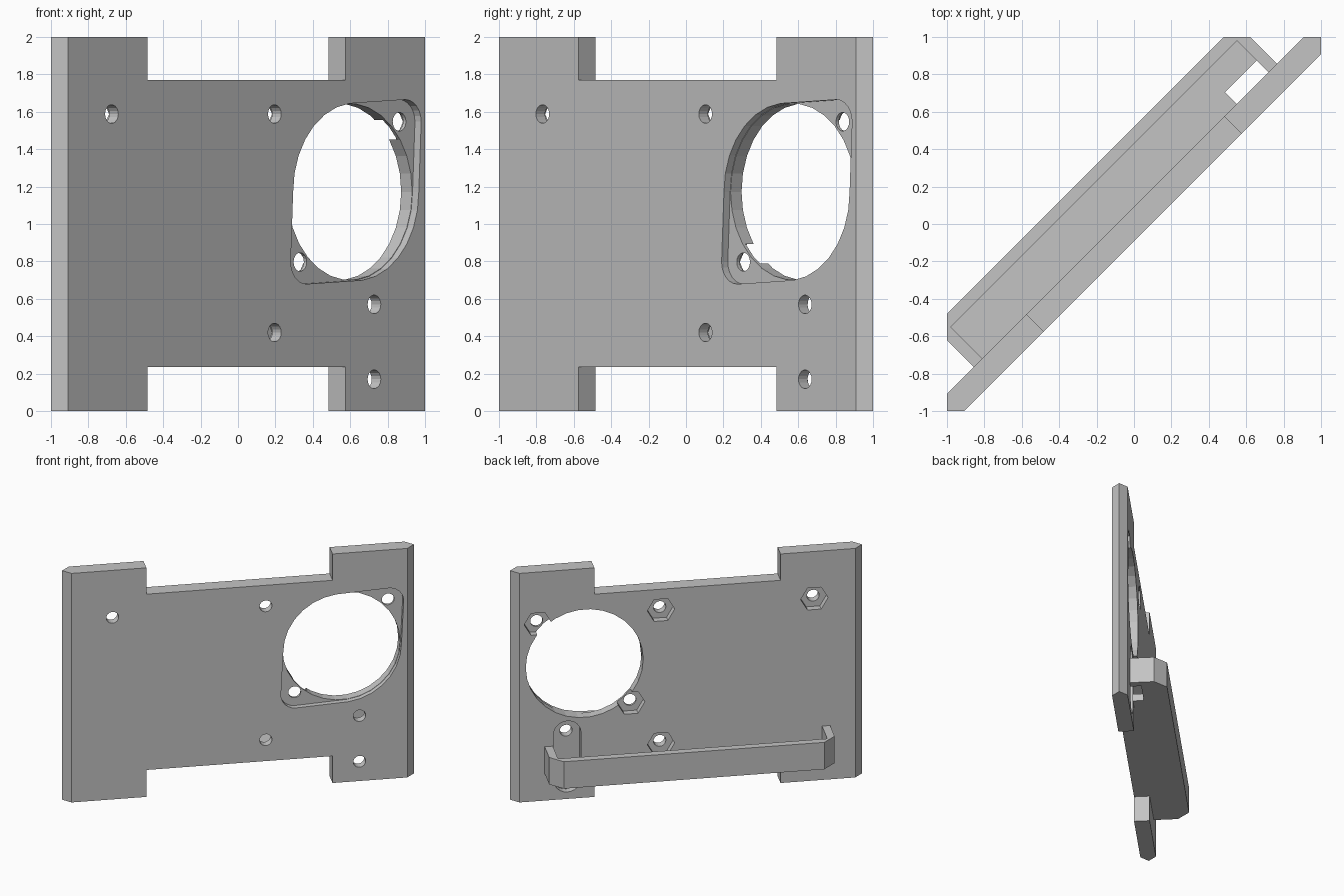
import bpy, bmesh, math
from mathutils import Matrix

cube = bpy.data.objects.get("Cube")
if cube:
    bpy.data.objects.remove(cube, do_unlink=True)

grey = bpy.data.materials.new("plain grey")
grey.use_nodes = True
colour = (0.55, 0.55, 0.55, 1)
grey.diffuse_color = colour
grey.node_tree.nodes["Principled BSDF"].inputs["Base Color"].default_value = colour

TURN = Matrix.Rotation(math.radians(45), 4, 'Z')   # whole model stands diagonally
T = 0.065                                          # half thickness of the plate
OVER = 0.1                                         # cutter overshoot


def finish(name, bm):
    bmesh.ops.recalc_face_normals(bm, faces=bm.faces)
    bm.transform(TURN)
    mesh = bpy.data.meshes.new(name)
    bm.to_mesh(mesh)
    bm.free()
    mesh.materials.append(grey)
    ob = bpy.data.objects.new(name, mesh)
    bpy.context.scene.collection.objects.link(ob)
    return ob


def prism(name, points, shift):
    """Extrude a flat outline of 3D points along a vector."""
    bm = bmesh.new()
    face = bm.faces.new([bm.verts.new(p) for p in points])
    out = bmesh.ops.extrude_face_region(bm, geom=[face])
    moved = [g for g in out["geom"] if isinstance(g, bmesh.types.BMVert)]
    bmesh.ops.translate(bm, verts=moved, vec=shift)
    return finish(name, bm)


def upright(name, plan, z0, z1):
    return prism(name, [(u, v, z0) for u, v in plan], (0, 0, z1 - z0))


def ring(u, z, r, n, v):
    return [(u + r * math.cos(math.tau * i / n), v, z + r * math.sin(math.tau * i / n))
            for i in range(n)]


def bore(name, u, z, r, n, v0=-T - OVER, v1=T + OVER):
    return prism(name, ring(u, z, r, n, v0), (0, v1 - v0, 0))


def hull(name, circles, v0, v1):
    """Solid wrapped round several discs (u, z, radius, sides)."""
    bm = bmesh.new()
    for c in circles:
        for v in (v0, v1):
            for p in ring(*c, v):
                bm.verts.new(p)
    bmesh.ops.convex_hull(bm, input=bm.verts)
    loose = [v for v in bm.verts if not v.link_faces]
    bmesh.ops.delete(bm, geom=loose, context='VERTS')
    bmesh.ops.dissolve_limit(bm, angle_limit=0.01, verts=bm.verts, edges=bm.edges)
    return finish(name, bm)


def cut(target, cutters):
    for c in cutters:
        c.hide_render = True
        mod = target.modifiers.new(c.name, 'BOOLEAN')
        mod.operation, mod.solver, mod.object = 'DIFFERENCE', 'EXACT', c
    bpy.context.view_layer.update()
    done = target.evaluated_get(bpy.context.evaluated_depsgraph_get())
    mesh = bpy.data.meshes.new_from_object(done)
    target.modifiers.clear()
    target.data = mesh
    for c in cutters:
        bpy.data.objects.remove(c, do_unlink=True)


# Plate with pointed ends and a notch in the top and bottom edges
tip, side = 1.414, 1.349
plate = upright("mounting_plate", [(-tip, 0), (-side, -T), (side, -T),
                                   (tip, 0), (side, T), (-side, T)], 0, 2)
w = 0.748
notch = [(-w, -OVER), (w, -OVER), (w, OVER), (-w, OVER)]
cutters = [upright("bottom_notch", notch, -OVER, 0.235),
           upright("top_notch", notch, 1.77, 2 + OVER)]

# Fan opening with a shallow seat on the front
fu, fz, d = 0.827, 1.172, 0.375
ears = [(fu - d, fz - d), (fu + d, fz + d)]
cutters.append(bore("fan_opening", fu, fz, 0.472, 30))
cutters.append(hull("fan_seat", [(fu, fz, 0.475, 30)] + [(u, z, 0.118, 24) for u, z in ears],
                    -T - OVER, -0.018))

# Screw holes with hexagonal nut pockets on the back
for u, z in ears + [(-1.02, 1.588), (0.212, 1.588), (0.212, 0.42)]:
    cutters.append(bore("screw_hole", u, z, 0.05, 18))
    cutters.append(bore("nut_pocket", u, z, 0.11, 6, 0.004))

# Two holes sharing a rounded slot on the back
su, low, high = 0.965, 0.17, 0.57
for z in (low, high):
    cutters.append(bore("slot_hole", su, z, 0.05, 18))
cutters.append(hull("back_slot", [(su, z, 0.11, 24) for z in (low, high)], 0.004, T + OVER))
cut(plate, cutters)

# Tray on the back: chamfered wall and a floor with a gap beside the slot
outer = [(1.147, T), (1.147, 0.268), (1.047, 0.368)]
inner = [(1.082, T), (1.082, 0.304)]
plan = (outer + [(-u, v) for u, v in reversed(outer)]
        + [(-u, v) for u, v in inner] + inner[::-1])
upright("tray_wall", plan, 0.235, 0.47)
upright("tray_floor", [(-1.082, T), (0.842, T), (0.842, 0.155),
                       (1.082, 0.155), (1.082, 0.304), (-1.082, 0.304)], 0.235, 0.30)
